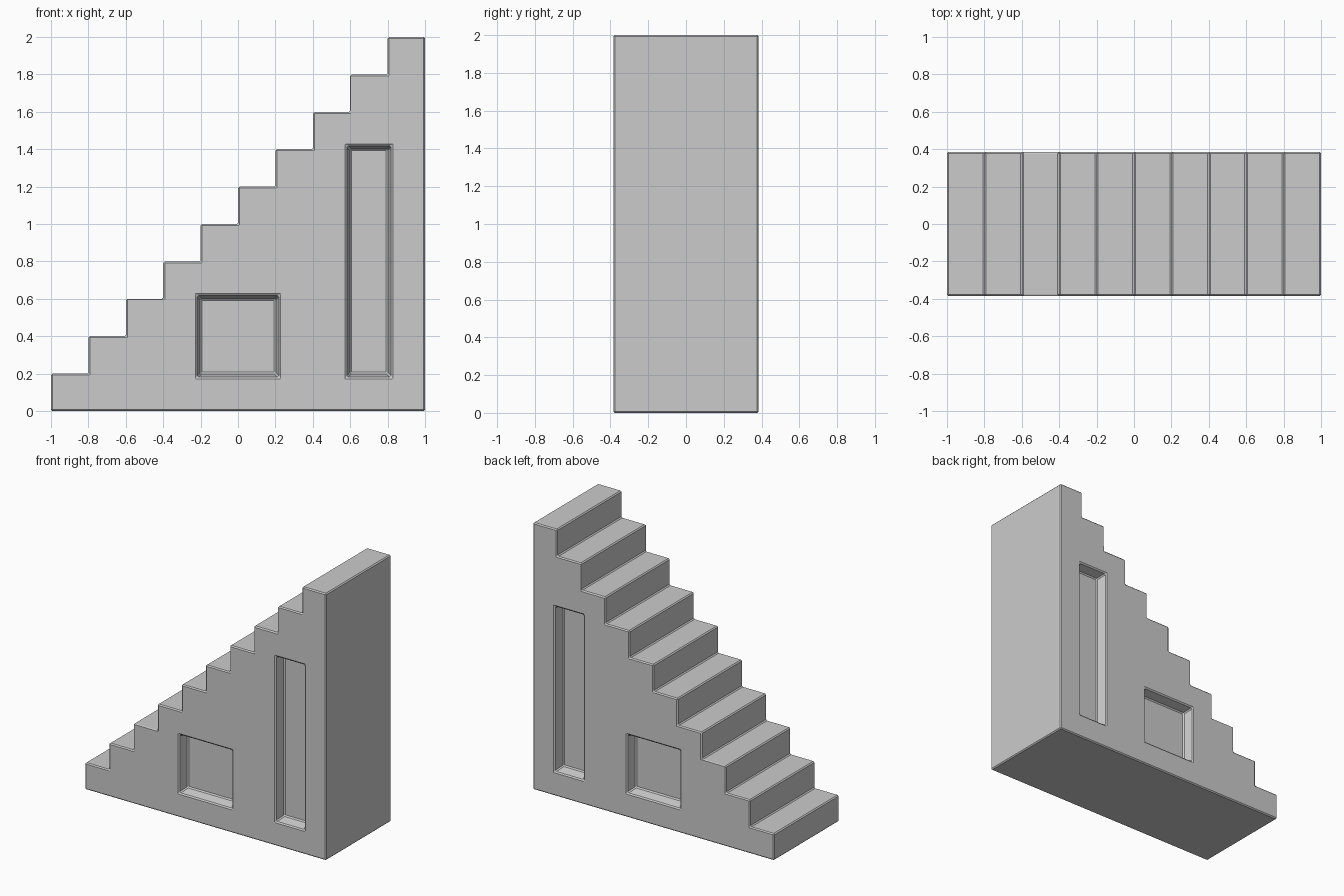
import bpy, bmesh

if "Cube" in bpy.data.objects:
    bpy.data.objects.remove(bpy.data.objects["Cube"])

STEPS, RISE, HALF_W = 10, 0.2, 0.385
DEPTH, FLARE = 0.08, 0.02


def new_object(name, bm):
    bmesh.ops.recalc_face_normals(bm, faces=bm.faces)
    mesh = bpy.data.meshes.new(name)
    bm.to_mesh(mesh)
    bm.free()
    obj = bpy.data.objects.new(name, mesh)
    bpy.context.collection.objects.link(obj)
    return obj


def panel_cutter(name, x0, x1, z0, z1, side):
    # Tapered block: small end inside the wall, flaring out past the surface
    bm = bmesh.new()
    rings = []
    out = 0.05
    for y, grow in ((HALF_W - DEPTH, 0), (HALF_W + out, FLARE * (DEPTH + out) / DEPTH)):
        a, b, c, d = x0 - grow, x1 + grow, z0 - grow, z1 + grow
        rings.append([bm.verts.new((x, side * y, z))
                      for x, z in ((a, c), (b, c), (b, d), (a, d))])
    for ring in rings:
        bm.faces.new(ring)
    for i in range(4):
        j = (i + 1) % 4
        bm.faces.new((rings[0][i], rings[0][j], rings[1][j], rings[1][i]))
    obj = new_object(name, bm)
    obj.hide_render = True
    obj.hide_set(True)
    return obj


# Stepped side profile, extruded across the width
profile = [(1, 0), (-1, 0)]
for i in range(STEPS):
    z = (i + 1) * RISE
    profile += [(-1 + i * RISE, z), (-1 + (i + 1) * RISE, z)]
bm = bmesh.new()
face = bm.faces.new([bm.verts.new((x, -HALF_W, z)) for x, z in profile])
ext = bmesh.ops.extrude_face_region(bm, geom=[face])
bmesh.ops.translate(bm, vec=(0, 2 * HALF_W, 0),
                    verts=[v for v in ext["geom"] if isinstance(v, bmesh.types.BMVert)])
stairs = new_object("staircase", bm)

# Recessed panels on both side walls
for side, label in ((-1, "front"), (1, "back")):
    for kind, dims in (("square", (-0.2, 0.2, 0.2, 0.6)), ("tall", (0.6, 0.8, 0.2, 1.4))):
        mod = stairs.modifiers.new(kind + "_" + label, "BOOLEAN")
        mod.object = panel_cutter(f"{kind}_panel_cutter_{label}", *dims, side)
        mod.solver = "EXACT"

# Slightly chamfered edges
bevel = stairs.modifiers.new("edge_chamfer", "BEVEL")
bevel.width = 0.008
bevel.segments = 1
bevel.limit_method = "ANGLE"
